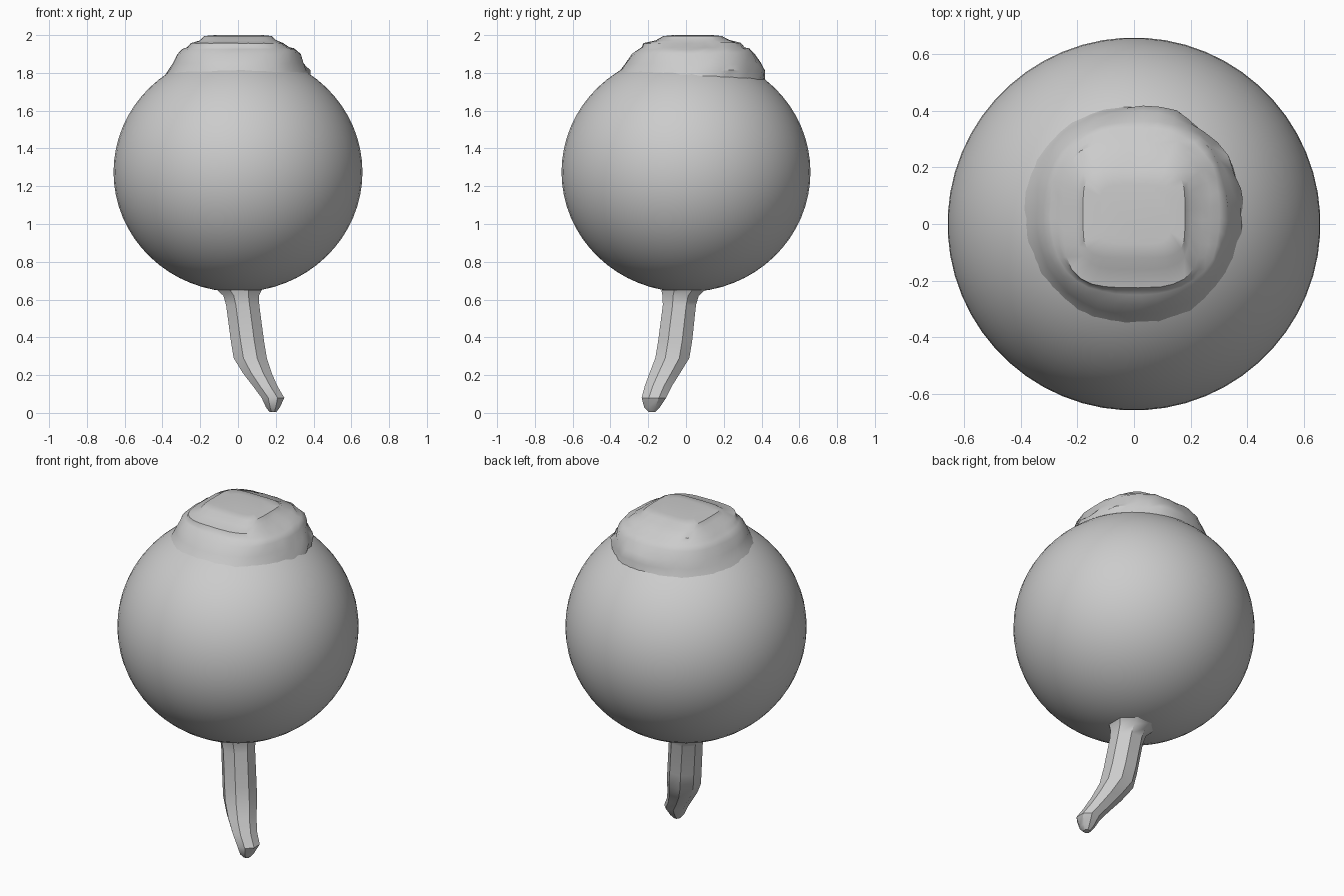
import bpy, bmesh, math, random

random.seed(4)
cube = bpy.data.objects.get("Cube")
if cube:
    bpy.data.objects.remove(cube)

grey = bpy.data.materials.new("plain grey")
grey.use_nodes = True
colour = (0.6, 0.6, 0.6, 1)
grey.diffuse_color = colour
grey.node_tree.nodes["Principled BSDF"].inputs["Base Color"].default_value = colour


def ring(x0, x1, y0, y1, z, sides, square=2.0, jitter=0.0):
    """Superellipse outline filling the given bounds at height z."""
    points = []
    for i in range(sides):
        a = math.tau * (i + 0.5) / sides
        c, s = math.cos(a), math.sin(a)
        k = (abs(c) ** square + abs(s) ** square) ** (-1 / square)
        # the back left side is the most ragged
        rough = jitter * (0.3 + max(0, math.cos(a - math.pi / 4)))
        k *= 1 + random.uniform(-rough, rough)
        points.append(((x0 + x1) / 2 + (x1 - x0) / 2 * k * c,
                       (y0 + y1) / 2 + (y1 - y0) / 2 * k * s,
                       z + random.uniform(-rough, rough) * 0.25))
    return points


def loft(name, rings, angle):
    """Skin a stack of rings, listed bottom to top, and cap both ends."""
    bm = bmesh.new()
    loops = [[bm.verts.new(p) for p in r] for r in rings]
    n = len(loops[0])
    for low, high in zip(loops, loops[1:]):
        for i in range(n):
            j = (i + 1) % n
            bm.faces.new((low[i], low[j], high[j], high[i]))
    bm.faces.new(loops[0][::-1])
    bm.faces.new(loops[-1])
    mesh = bpy.data.meshes.new(name)
    bm.to_mesh(mesh)
    bm.free()
    mesh.materials.append(grey)
    obj = bpy.data.objects.new(name, mesh)
    bpy.context.collection.objects.link(obj)
    bpy.ops.object.select_all(action="DESELECT")
    obj.select_set(True)
    bpy.context.view_layer.objects.active = obj
    bpy.ops.object.shade_smooth_by_angle(angle=math.radians(angle))
    return obj


# Round body, slightly squashed
body_rings = []
for i in range(1, 32):
    a = math.pi * i / 32
    r = 0.66 * math.sin(a)
    body_rings.append(ring(-r, r, -r, r, 1.275 - 0.635 * math.cos(a), 56))
loft("body", body_rings, 60)

# Terraced crown: bounds, height, squareness, raggedness
crown = [
    (-0.45, 0.43, -0.45, 0.46, 1.69, 2, 0),
    (-0.41, 0.39, -0.40, 0.42, 1.755, 2, 0.01),
    (-0.37, 0.375, -0.35, 0.415, 1.81, 2.1, 0.03),
    (-0.345, 0.35, -0.32, 0.395, 1.85, 2.2, 0.03),
    (-0.32, 0.33, -0.285, 0.36, 1.90, 2.4, 0.02),
    (-0.295, 0.305, -0.25, 0.34, 1.925, 2.6, 0.02),
    (-0.27, 0.27, -0.235, 0.31, 1.935, 3, 0.01),
    (-0.25, 0.24, -0.225, 0.29, 1.957, 3.5, 0.01),
    (-0.20, 0.20, -0.16, 0.23, 1.972, 4, 0.01),
    (-0.18, 0.18, -0.12, 0.19, 1.995, 5, 0),
    (-0.12, 0.13, -0.07, 0.14, 2.0, 5, 0),
]
loft("crown", [ring(*c[:5], 40, c[5], c[6]) for c in crown], 40)

# Bent stem with a blunt pointed tip
stem = [
    (0.165, 0.205, -0.20, -0.16, 0.005),
    (0.145, 0.225, -0.225, -0.135, 0.03),
    (0.12, 0.25, -0.24, -0.10, 0.08),
    (0.075, 0.215, -0.225, -0.07, 0.14),
    (0.02, 0.185, -0.20, -0.025, 0.21),
    (-0.03, 0.16, -0.17, 0.025, 0.29),
    (-0.045, 0.145, -0.155, 0.04, 0.38),
    (-0.07, 0.12, -0.13, 0.06, 0.57),
    (-0.085, 0.118, -0.132, 0.075, 0.62),
    (-0.12, 0.135, -0.14, 0.11, 0.65),
]
loft("stem", [ring(*s, 8) for s in stem], 35)
